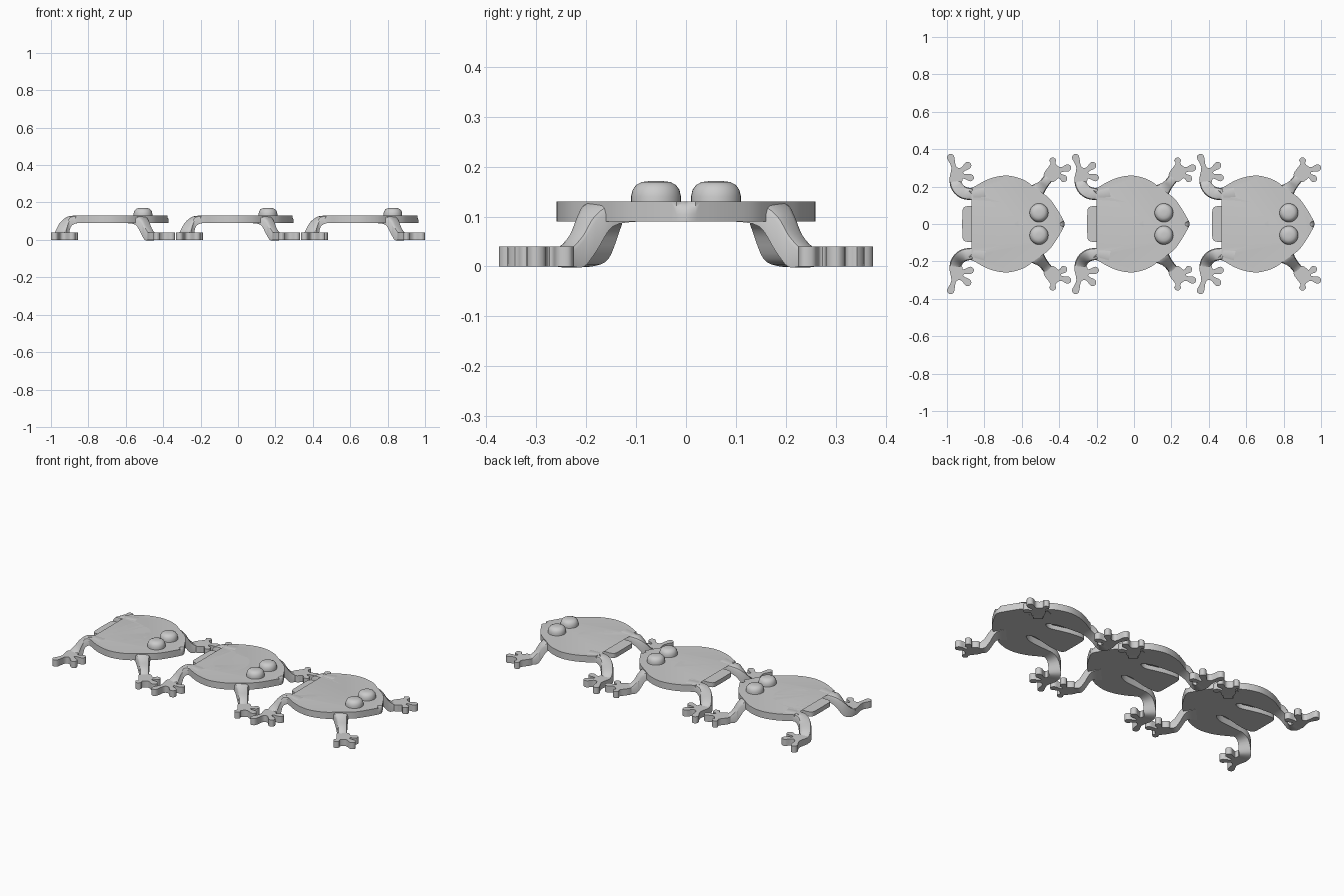
import bpy, bmesh, math
from mathutils import Vector

if "Cube" in bpy.data.objects:
    bpy.data.objects.remove(bpy.data.objects["Cube"])


def spline(pts, n=5, closed=True):
    """Catmull-Rom sampling of a control polygon of any dimension."""
    P = [Vector(p) for p in pts]
    m = len(P)
    out = []
    for i in range(m if closed else m - 1):
        if closed:
            a, b, c, d = (P[(i + k) % m] for k in (-1, 0, 1, 2))
        else:
            a, b, c, d = (P[min(max(i + k, 0), m - 1)] for k in (-1, 0, 1, 2))
        for s in range(n):
            t = s / n
            out.append(0.5 * (2 * b + (c - a) * t + (2 * a - 5 * b + 4 * c - d) * t * t
                              + (3 * b - a - 3 * c + d) * t ** 3))
    if not closed:
        out.append(P[-1])
    return out


def finish(bm, name):
    bmesh.ops.recalc_face_normals(bm, faces=bm.faces)
    me = bpy.data.meshes.new(name)
    bm.to_mesh(me)
    bm.free()
    ob = bpy.data.objects.new(name, me)
    bpy.context.collection.objects.link(ob)
    bpy.ops.object.select_all(action='DESELECT')
    ob.select_set(True)
    bpy.context.view_layer.objects.active = ob
    bpy.ops.object.shade_smooth_by_angle(angle=math.radians(35))
    return ob


def prism(name, pts, z0, z1, bevel=0):
    """Flat outline extruded from z0 to z1, with an optional rounded top rim."""
    bm = bmesh.new()
    lo = [bm.verts.new((p[0], p[1], z0)) for p in pts]
    hi = [bm.verts.new((p[0], p[1], z1)) for p in pts]
    bm.faces.new(lo[::-1])
    top = bm.faces.new(hi)
    n = len(pts)
    for i in range(n):
        j = (i + 1) % n
        bm.faces.new((lo[i], lo[j], hi[j], hi[i]))
    if bevel:
        bmesh.ops.bevel(bm, geom=list(top.edges), offset=bevel, segments=4,
                        profile=0.5, affect='EDGES', clamp_overlap=False)
    return finish(bm, name)


def leg(name, stations, side):
    """Loft of a round-shouldered strip; station = x, y, half width, top z, bottom z."""
    S = spline(stations, 4, closed=False)
    bm = bmesh.new()
    rings = []
    for i, s in enumerate(S):
        t = (S[min(i + 1, len(S) - 1)] - S[max(i - 1, 0)])
        t = Vector((t[0], t[1])).normalized()
        nx, ny = -t.y, t.x
        w, zt, zb = s[2], s[3], s[4]
        r = 0.5 * min(w, 0.03)
        sec = [(-w, zb), (w, zb), (w, zt - r), (w - r * .3, zt - r * .3), (w - r, zt),
               (r - w, zt), (r * .3 - w, zt - r * .3), (-w, zt - r)]
        rings.append([bm.verts.new((s[0] + nx * u, side * (s[1] + ny * u), z))
                      for u, z in sec])
    for a, b in zip(rings, rings[1:]):
        for i in range(8):
            j = (i + 1) % 8
            bm.faces.new((a[i], a[j], b[j], b[i]))
    bm.faces.new(rings[0])
    bm.faces.new(rings[-1])
    return finish(bm, name)


def foot(name, palm, ankle, tips, side):
    """Three-toed webless foot outline, toes listed counter-clockwise."""
    c = Vector(palm)
    a = Vector(ankle)
    d = (a - c).normalized()
    n = Vector((-d.y, d.x))
    pts = [a - n * 0.03, a + n * 0.03]
    for tip in tips:
        tip = Vector(tip)
        d = (tip - c).normalized()
        n = Vector((-d.y, d.x))
        pts += [c + d * 0.042 - n * 0.013, tip - d * 0.016 - n * 0.019, tip,
                tip - d * 0.016 + n * 0.019, c + d * 0.042 + n * 0.013]
    return prism(name, [(p.x, side * p.y) for p in spline(pts, 4)], 0, 0.04)


def dome(name, x, y):
    """Eye: short round column with a rounded top."""
    prof = [(.05, .12), (.05, .14), (.047, .153), (.04, .163), (.029, .169), (.013, .171)]
    bm = bmesh.new()
    n = 32
    rings = [[bm.verts.new((x + r * math.cos(k * math.tau / n),
                            y + r * math.sin(k * math.tau / n), z)) for k in range(n)]
             for r, z in prof]
    for a, b in zip(rings, rings[1:]):
        for i in range(n):
            j = (i + 1) % n
            bm.faces.new((a[i], a[j], b[j], b[i]))
    bm.faces.new(rings[0])
    bm.faces.new(rings[-1])
    return finish(bm, name)


def mirrored(half):
    return half + [(x, -y) for x, y in reversed(half) if y > 0]


# Body plate: nose, flank, thigh, then inner edge of the rear notch
body = [(.297, 0), (.28, .04), (.25, .09), (.217, .135), (.18, .165), (.14, .193),
        (.08, .235), (0, .258), (-.07, .252), (-.13, .231), (-.18, .203), (-.212, .187),
        (-.226, .16), (-.21, .134), (-.17, .127), (-.1, .122), (-.02, .11), (.03, .07),
        (.053, 0)]
# Spring tab in the notch, flaring into the body
tab = [(.075, 0), (.07, .07), (.03, .085), (.004, .068), (-.03, .062), (-.09, .077),
       (-.16, .092), (-.225, .095), (-.247, .08), (-.25, .04)]
rear = [(-.13, .17, .04, .13, .09), (-.19, .16, .033, .13, .09),
        (-.235, .165, .033, .125, .07), (-.262, .18, .033, .10, .015),
        (-.28, .203, .032, .06, 0), (-.288, .228, .03, .04, 0), (-.288, .255, .026, .04, 0)]
front = [(.11, .14, .06, .13, .09), (.15, .177, .042, .127, .08),
         (.173, .2, .03, .105, .03), (.19, .22, .026, .065, 0),
         (.21, .245, .026, .04, 0), (.232, .27, .028, .04, 0)]

parts = [prism("body", spline(mirrored(body), 4), .09, .13, .026),
         prism("spring_tab", spline(mirrored(tab), 4), .0905, .118)]
for s, tag in ((1, "left"), (-1, "right")):
    parts += [
        leg("rear_leg_" + tag, rear, s),
        leg("front_leg_" + tag, front, s),
        foot("rear_foot_" + tag, (-.283, .265), (-.288, .222),
             [(-.188, .243), (-.205, .325), (-.318, .374)], s),
        foot("front_foot_" + tag, (.238, .28), (.208, .243),
             [(.308, .232), (.332, .305), (.232, .357)], s),
        dome("eye_" + tag, .16, .06 * s)]

# Three frogs in a row
for i, dx in enumerate((-.668, .668)):
    for p in parts:
        c = p.copy()
        c.name = f"{p.name}_{i + 2}"
        c.location.x = dx
        bpy.context.collection.objects.link(c)
